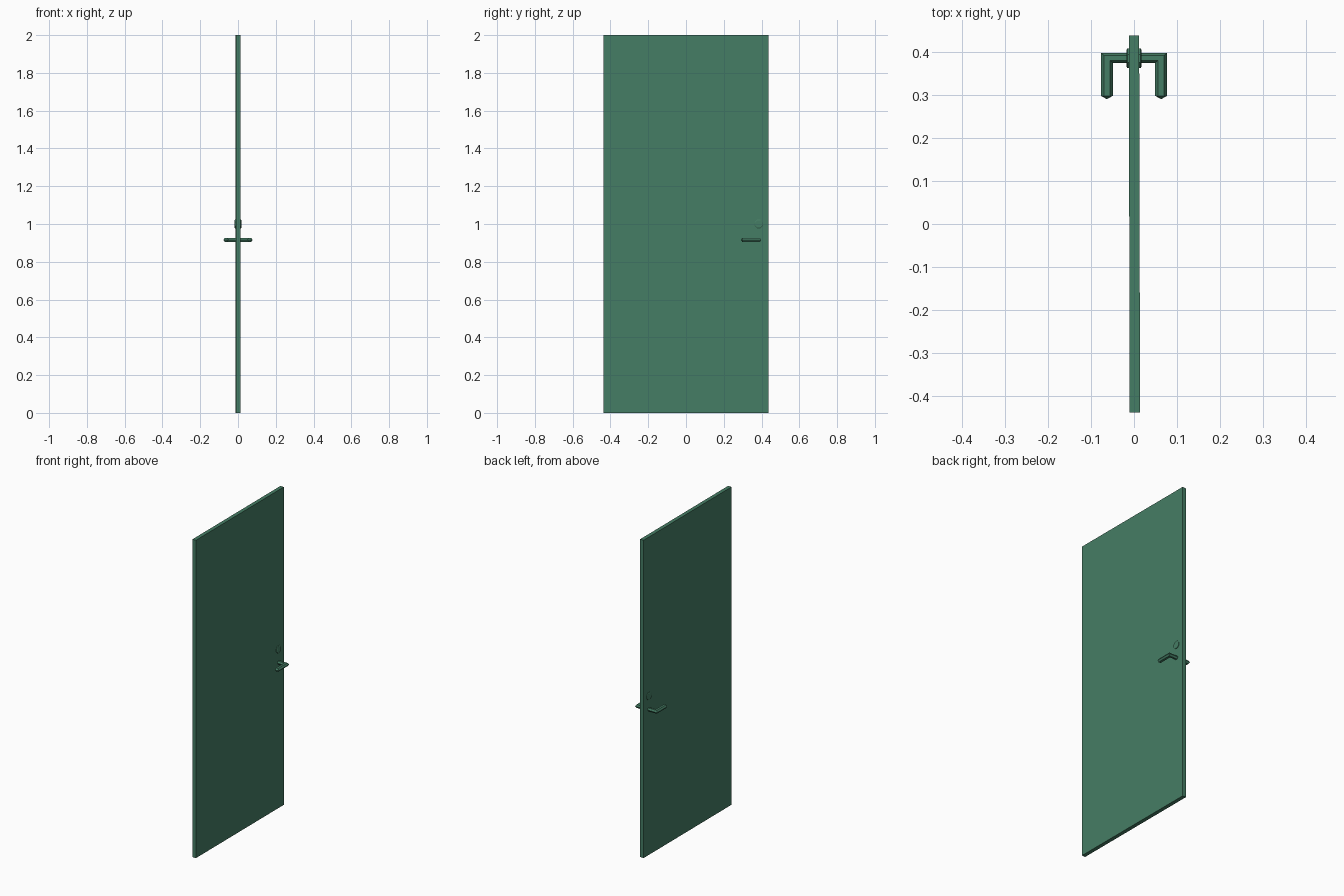
import bpy, bmesh, math

if "Cube" in bpy.data.objects:
    bpy.data.objects.remove(bpy.data.objects["Cube"])

green = bpy.data.materials.new("door green")
green.diffuse_color = (0.06, 0.205, 0.128, 1)
green.use_nodes = True
green.node_tree.nodes["Principled BSDF"].inputs["Base Color"].default_value = green.diffuse_color


def finish(bm, name):
    bmesh.ops.recalc_face_normals(bm, faces=bm.faces)
    me = bpy.data.meshes.new(name)
    bm.to_mesh(me)
    bm.free()
    me.materials.append(green)
    ob = bpy.data.objects.new(name, me)
    bpy.context.collection.objects.link(ob)
    return ob


def loft(name, rings, caps):
    """Skin a list of closed rings; caps holds an end point or None (flat) per end."""
    bm = bmesh.new()
    loops = [[bm.verts.new(p) for p in ring] for ring in rings]
    n = len(loops[0])
    for a, b in zip(loops, loops[1:]):
        for i in range(n):
            j = (i + 1) % n
            bm.faces.new((a[i], a[j], b[j], b[i]))
    for loop, tip in zip((loops[0], loops[-1]), caps):
        if tip is None:
            bm.faces.new(loop)
        else:
            t = bm.verts.new(tip)
            for i in range(n):
                bm.faces.new((loop[i], loop[(i + 1) % n], t))
    return finish(bm, name)


# Door leaf, very slightly out of square with the handle axis
bm = bmesh.new()
bmesh.ops.create_cube(bm, size=1)
for v in bm.verts:
    x, y, z = v.co
    v.co = (x * 0.024 + 0.001 - y * 0.002, y * 0.876, (z + 0.5) * 2)
finish(bm, "door_leaf")

# Lever handle: one hexagonal bar through the door, mitred at both corners
REACH, AXIS_Y, END_Y, TIP_Y, LEVER_Z = 0.063, 0.386, 0.298, 0.290, 0.916
angles = [math.tau * k / 6 for k in range(6)]


def end_ring(s):
    return [(s * (REACH + 0.014 * math.cos(a)), END_Y, LEVER_Z + 0.012 * math.sin(a)) for a in angles]


def corner_ring(s):
    return [(s * (REACH + 0.014 * math.cos(a)), AXIS_Y + 0.012 * math.cos(a),
             LEVER_Z + 0.012 * math.sin(a)) for a in angles]


loft("lever_handle",
     [end_ring(-1), corner_ring(-1), corner_ring(1), end_ring(1)],
     [(-REACH, TIP_Y, LEVER_Z), (REACH, TIP_Y, LEVER_Z)])

# Lock cylinder above the lever, with chamfered rims
rings = []
for x, r in ((-0.0175, 0.021), (-0.0155, 0.0245), (0.0155, 0.0245), (0.0175, 0.021)):
    rings.append([(x, AXIS_Y - 0.001 + r * math.cos(math.tau * (k + 0.5) / 8),
                   1.0 + r * math.sin(math.tau * (k + 0.5) / 8)) for k in range(8)])
loft("lock_cylinder", rings, [None, None])
